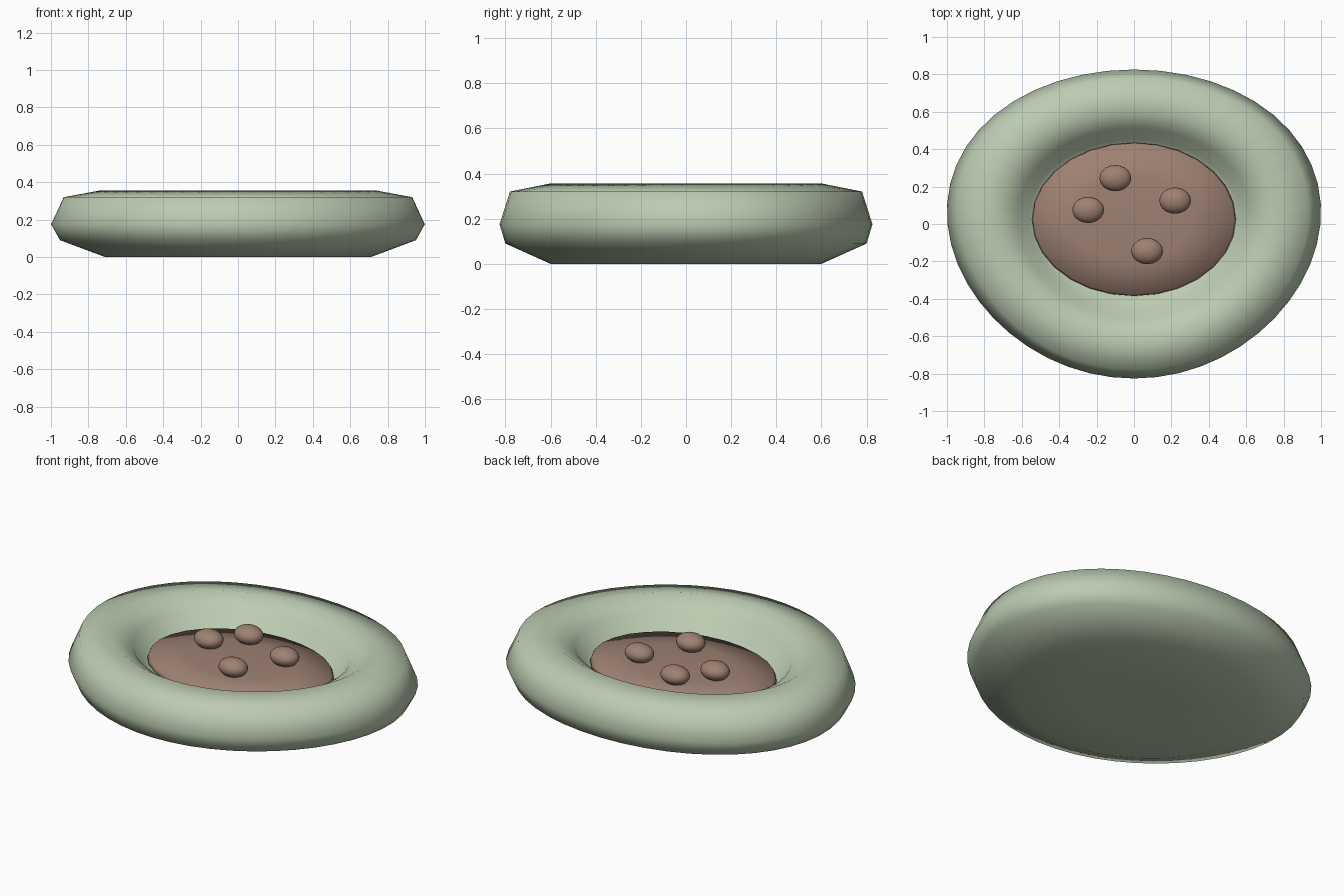
import bpy, bmesh
from math import sin, cos, pi

if "Cube" in bpy.data.objects:
    bpy.data.objects.remove(bpy.data.objects["Cube"])


def material(name, color):
    m = bpy.data.materials.new(name)
    m.diffuse_color = color
    m.use_nodes = True
    m.node_tree.nodes["Principled BSDF"].inputs["Base Color"].default_value = m.diffuse_color
    return m


green = material("sage", (0.50, 0.60, 0.44, 1))
brown = material("brown", (0.34, 0.22, 0.17, 1))


def lathe(name, profile, sides, mat, egg=0.0, cy=0.0):
    """Closed oval solid from (half width, half depth, height) rings."""
    bm = bmesh.new()
    rings = []
    for rx, ry, z in profile:
        ring = []
        for i in range(sides):
            t = 2 * pi * i / sides
            ring.append(bm.verts.new((rx * cos(t) * (1 + egg * sin(t)), cy + ry * sin(t), z)))
        rings.append(ring)
    for a, b in zip(rings, rings[1:]):
        for i in range(sides):
            j = (i + 1) % sides
            bm.faces.new((a[i], a[j], b[j], b[i]))
    bm.faces.new(list(reversed(rings[0])))
    bm.faces.new(rings[-1])
    for f in bm.faces:
        f.smooth = True
    bmesh.ops.recalc_face_normals(bm, faces=bm.faces)
    mesh = bpy.data.meshes.new(name)
    bm.to_mesh(mesh)
    bm.free()
    ob = bpy.data.objects.new(name, mesh)
    bpy.context.collection.objects.link(ob)
    mesh.materials.append(mat)
    return ob


# Padded oval shell with a rounded rim and a shallow hollow
lathe("padded_rim", [
    (0.30, 0.25, 0.0), (0.71, 0.60, 0.0), (0.95, 0.80, 0.09), (0.997, 0.826, 0.175),
    (0.93, 0.78, 0.32), (0.74, 0.605, 0.355), (0.62, 0.51, 0.29),
    (0.56, 0.45, 0.20), (0.49, 0.39, 0.165), (0.25, 0.20, 0.16)],
    48, green, egg=0.08)

# Slightly domed brown filling
lathe("filling", [
    (0.50, 0.37, 0.17), (0.545, 0.41, 0.195), (0.535, 0.402, 0.218),
    (0.30, 0.23, 0.237), (0.08, 0.06, 0.243)], 28, brown, cy=0.025)

# Four small lumps
for n, (x, y) in enumerate([(-0.10, 0.245), (0.22, 0.125), (-0.245, 0.075), (0.07, -0.145)]):
    bpy.ops.mesh.primitive_uv_sphere_add(segments=20, ring_count=12, radius=1, location=(x, y, 0.28))
    lump = bpy.context.object
    lump.name = f"lump_{n + 1}"
    lump.scale = (0.085, 0.07, 0.052)
    lump.data.materials.append(brown)
    bpy.ops.object.shade_smooth()
